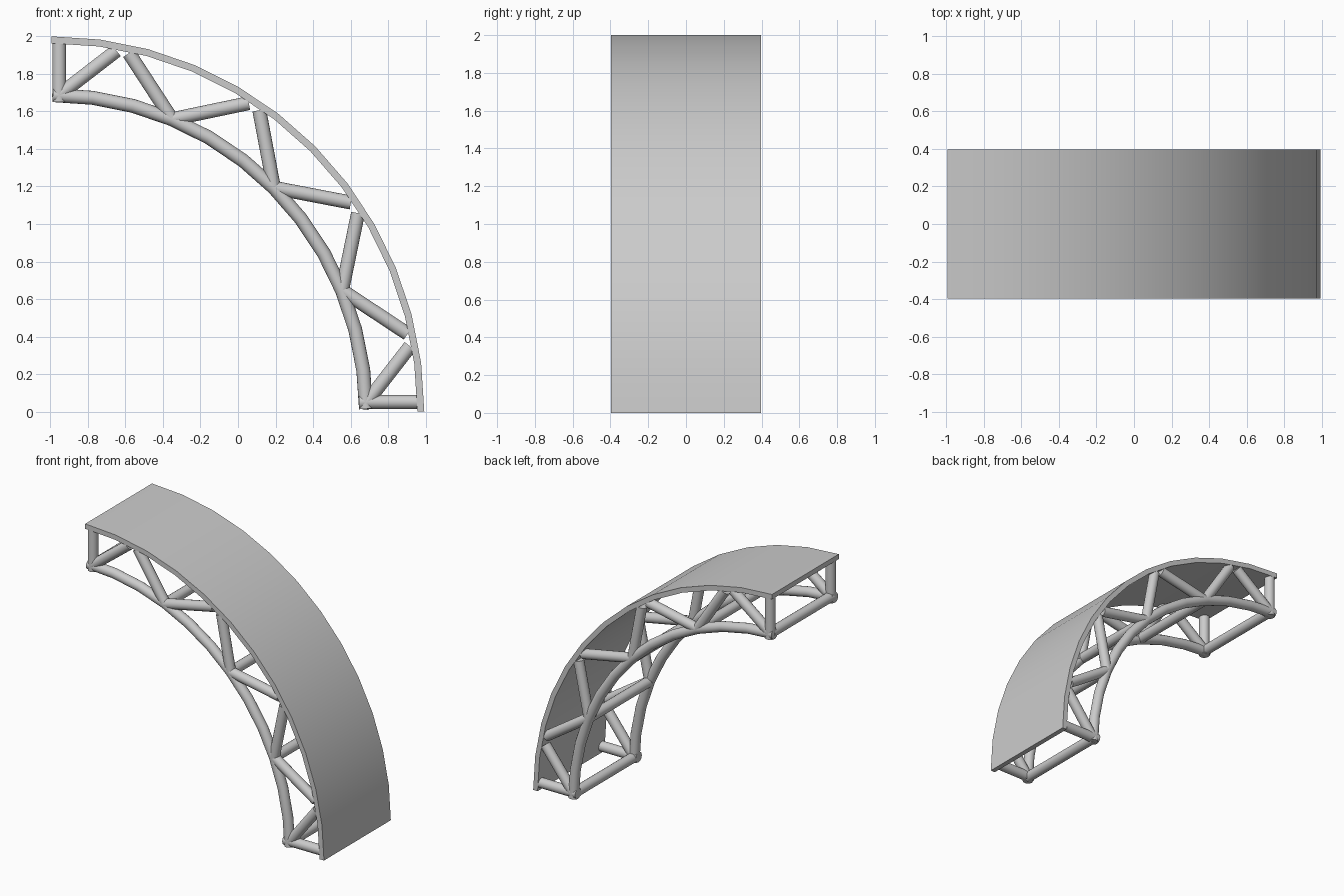
import bpy, bmesh
from math import radians, sin, cos
from mathutils import Vector

if "Cube" in bpy.data.objects:
    bpy.data.objects.remove(bpy.data.objects["Cube"])

HALF_W = 0.397      # half width of the deck
TUBE_Y = 0.36       # side frame planes
R = 0.037           # tube radius
X0 = -0.993         # arc centre, z = 0


def arc(deg, radius, y=0.0):
    a = radians(deg)
    return Vector((X0 + radius * 0.993 * sin(a), y, radius * cos(a)))


def finish(name, bm):
    bmesh.ops.recalc_face_normals(bm, faces=bm.faces)
    me = bpy.data.meshes.new(name)
    bm.to_mesh(me)
    bm.free()
    ob = bpy.data.objects.new(name, me)
    bpy.context.collection.objects.link(ob)
    bpy.ops.object.select_all(action='DESELECT')
    ob.select_set(True)
    bpy.context.view_layer.objects.active = ob
    bpy.ops.object.shade_smooth_by_angle(angle=radians(35))
    return ob


def tube(name, pts, sides=16):
    """Round tube through points, with capped ends."""
    bm = bmesh.new()
    rings = []
    for i, p in enumerate(pts):
        t = (pts[min(i + 1, len(pts) - 1)] - pts[max(i - 1, 0)]).normalized()
        up = Vector((0, 1, 0)) if abs(t.y) < 0.9 else Vector((1, 0, 0))
        u = t.cross(up).normalized()
        v = t.cross(u)
        rings.append([bm.verts.new(p + R * (cos(k) * u + sin(k) * v))
                      for k in (radians(360 * j / sides) for j in range(sides))])
    for a, b in zip(rings, rings[1:]):
        for j in range(sides):
            k = (j + 1) % sides
            bm.faces.new((a[j], a[k], b[k], b[j]))
    bm.faces.new(rings[0])
    bm.faces.new(rings[-1])
    return finish(name, bm)


# Curved deck plate
bm = bmesh.new()
sections = []
for i in range(13):
    d = i * 7.5
    sections.append([bm.verts.new(arc(d, r, y)) for r, y in
                     ((2.0, -HALF_W), (2.0, HALF_W), (1.963, HALF_W), (1.963, -HALF_W))])
for a, b in zip(sections, sections[1:]):
    for j in range(4):
        k = (j + 1) % 4
        bm.faces.new((a[j], a[k], b[k], b[j]))
bm.faces.new(sections[0])
bm.faces.new(sections[-1])
finish("deck", bm)

# Side frames: lower chord, end posts and zigzag braces
INNER, OUTER = 1.687, 1.955
top_post_x, low_post_z = X0 + R + 0.003, 0.051
nodes = [1.3, 22.5, 45, 67.5, 88.5]
for side, y in (("front", -TUBE_Y), ("back", TUBE_Y)):
    angles = [0.2] + [7.5 * i for i in range(1, 12)] + [89.5]
    tube(side + "_lower_chord", [arc(d, INNER, y) for d in angles])
    tube(side + "_upper_end_post", [Vector((top_post_x, y, INNER - R)),
                                    Vector((top_post_x, y, 1.97))])
    tube(side + "_lower_end_post", [Vector((0.645, y, low_post_z)),
                                    Vector((0.96, y, low_post_z))])
    for i in range(4):
        mid = 11.25 + 22.5 * i
        tube(f"{side}_brace_a_{i}", [arc(nodes[i], INNER, y), arc(mid - 1.0, OUTER, y)])
        tube(f"{side}_brace_b_{i}", [arc(mid + 1.0, OUTER, y), arc(nodes[i + 1], INNER, y)])

# Cross tubes joining the two lower chords
for i, d in enumerate(nodes):
    tube(f"cross_tube_{i}", [arc(d, INNER, -TUBE_Y), arc(d, INNER, TUBE_Y)])
